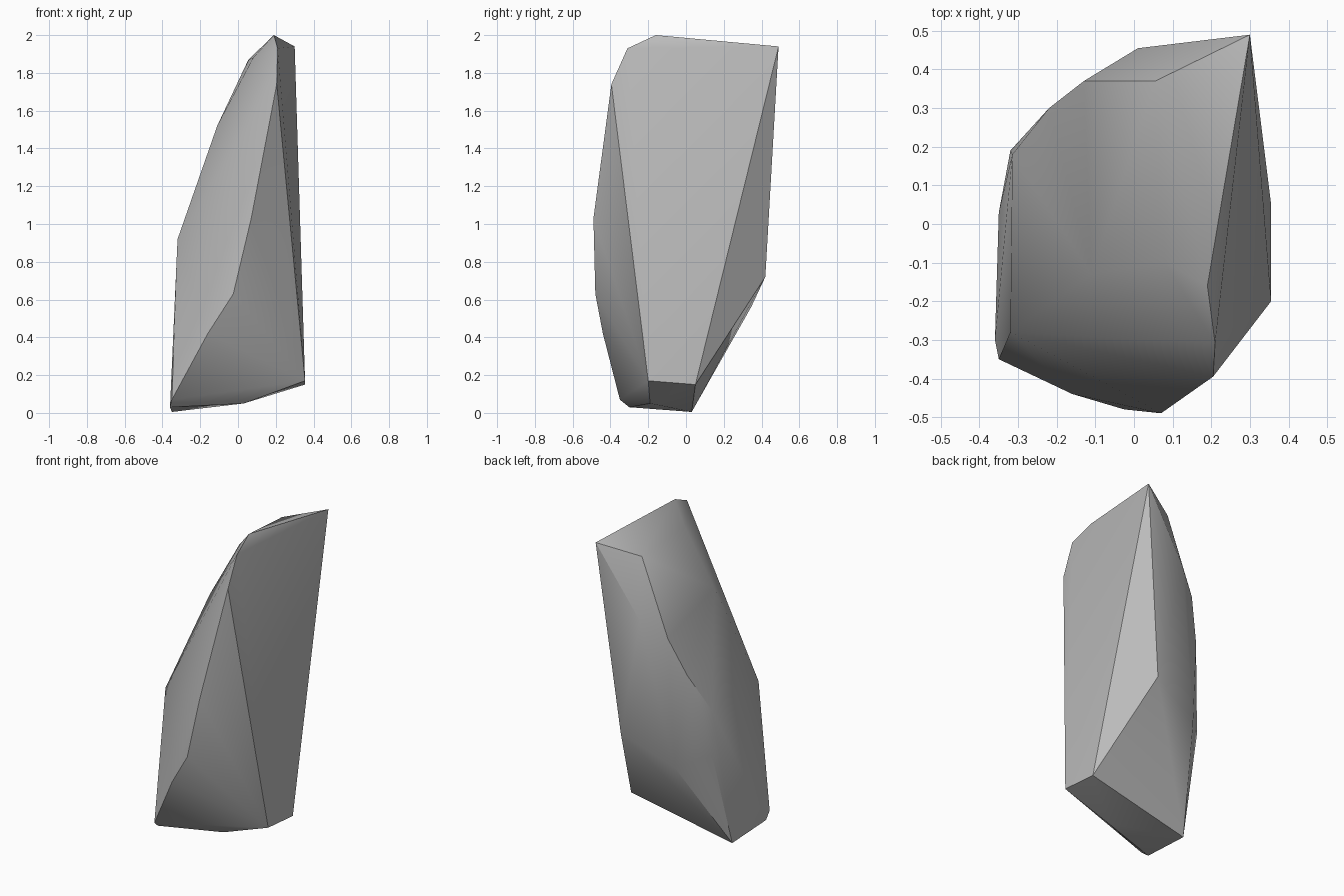
import bpy, bmesh, math

cube = bpy.data.objects.get("Cube")
if cube:
    bpy.data.objects.remove(cube, do_unlink=True)

# Stone colour
stone = bpy.data.materials.new("stone_grey")
stone.use_nodes = True
GREY = (0.5, 0.5, 0.5, 1)
stone.diffuse_color = GREY
bsdf = stone.node_tree.nodes["Principled BSDF"]
bsdf.inputs["Base Color"].default_value = GREY
bsdf.inputs["Roughness"].default_value = 0.9

# Corners of the rock, grouped by region
flat_side = [(.30, .49, 1.94), (.19, -.16, 2.0), (.21, -.31, 1.93),
             (.205, -.395, 1.74), (.355, -.2, .17), (.355, .05, .15)]
front_edge = [(.07, -.49, 1.03), (-.025, -.48, .63), (-.16, -.44, .42)]
base = [(-.35, -.35, .07), (-.36, -.3, .03), (-.35, .03, .005),
        (.03, -.19, .05)]
back = [(.17, .42, .72), (-.16, .345, .56), (-.32, .19, .62),
        (-.315, .18, .9), (-.22, .30, 1.15), (-.13, .37, 1.39),
        (.01, .455, 1.5)]
slope = [(-.32, -.28, .92), (-.11, -.13, 1.52), (.08, -.1, 1.88),
         (.055, .37, 1.87)]

# Rock: faceted shell around the corners
bm = bmesh.new()
for p in flat_side + front_edge + base + back + slope:
    bm.verts.new(p)
hull = bmesh.ops.convex_hull(bm, input=bm.verts)
loose = [v for v in bm.verts if not v.link_faces]
bmesh.ops.delete(bm, geom=loose, context='VERTS')
bmesh.ops.recalc_face_normals(bm, faces=bm.faces)

mesh = bpy.data.meshes.new("rock")
bm.to_mesh(mesh)
bm.free()
rock = bpy.data.objects.new("rock", mesh)
bpy.context.collection.objects.link(rock)
mesh.materials.append(stone)

# Soft facets with crisp main edges
bpy.ops.object.select_all(action='DESELECT')
rock.select_set(True)
bpy.context.view_layer.objects.active = rock
bpy.ops.object.shade_smooth_by_angle(angle=math.radians(32))
